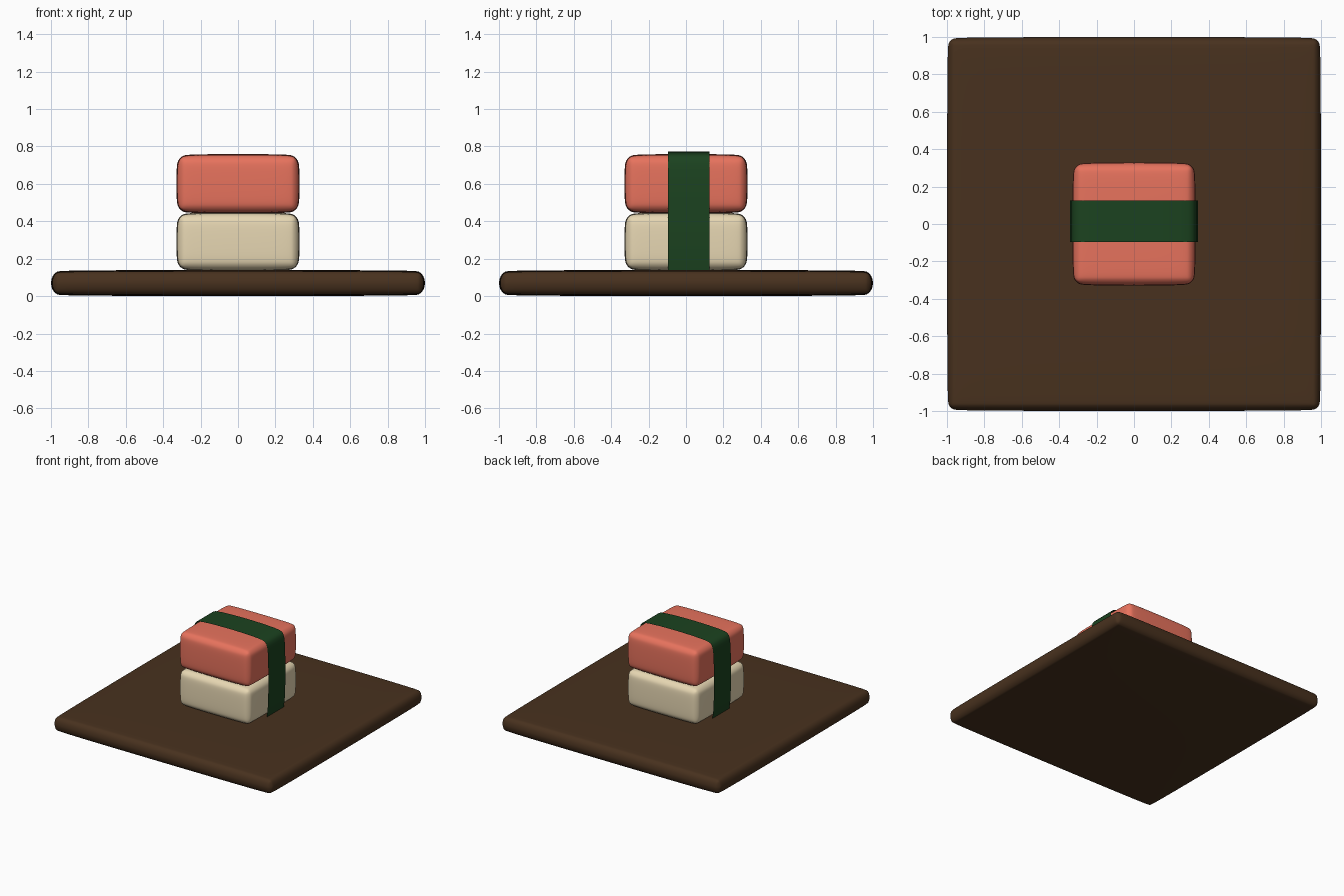
import bpy, bmesh
from mathutils import Matrix

if "Cube" in bpy.data.objects:
    bpy.data.objects.remove(bpy.data.objects["Cube"])


def paint(ob, name, rgb):
    mat = bpy.data.materials.new(name)
    mat.diffuse_color = (*rgb, 1)
    mat.use_nodes = True
    mat.node_tree.nodes["Principled BSDF"].inputs["Base Color"].default_value = mat.diffuse_color
    ob.data.materials.append(mat)


def finish(name, bm, rgb):
    me = bpy.data.meshes.new(name)
    for f in bm.faces:
        f.smooth = True
    bm.to_mesh(me)
    bm.free()
    ob = bpy.data.objects.new(name, me)
    bpy.context.collection.objects.link(ob)
    paint(ob, name + "_colour", rgb)
    return ob


def soft_block(name, size, z0, z1, bevel, rgb):
    """Bevelled box with subdivision, giving softly bowed sides."""
    bm = bmesh.new()
    bmesh.ops.create_cube(bm, size=1)
    bmesh.ops.transform(bm, verts=bm.verts, matrix=Matrix.Translation((0, 0, (z0 + z1) / 2))
                        @ Matrix.Diagonal((size, size, z1 - z0, 1)))
    bmesh.ops.bevel(bm, geom=bm.edges[:], offset=bevel, segments=3, profile=0.5,
                    affect='EDGES', clamp_overlap=True)
    ob = finish(name, bm, rgb)
    sub = ob.modifiers.new("soften", 'SUBSURF')
    sub.levels = sub.render_levels = 3
    return ob


# Serving board
soft_block("serving_board", 2.0, 0.0, 0.14, 0.06, (0.065, 0.031, 0.013))
# Rice base and fish topping
soft_block("rice_block", 0.66, 0.135, 0.447, 0.065, (0.80, 0.68, 0.45))
soft_block("fish_block", 0.66, 0.442, 0.76, 0.065, (0.80, 0.17, 0.11))

# Seaweed strip: thin sheet wrapped over the blocks
half = [(0.328, 0.138), (0.336, 0.20), (0.341, 0.30), (0.343, 0.45), (0.341, 0.58),
        (0.337, 0.67), (0.332, 0.71), (0.325, 0.735), (0.312, 0.751), (0.29, 0.760),
        (0.24, 0.766), (0.14, 0.771)]
profile = half + [(0, 0.773)] + [(-x, z) for x, z in reversed(half)]
bm = bmesh.new()
rows = [[bm.verts.new((x, y, z)) for x, z in profile] for y in (-0.095, 0.126)]
for i in range(len(profile) - 1):
    bm.faces.new((rows[0][i], rows[1][i], rows[1][i + 1], rows[0][i + 1]))
bmesh.ops.recalc_face_normals(bm, faces=bm.faces)
bm.normal_update()
if sum(f.normal.z for f in bm.faces) < 0:
    bmesh.ops.reverse_faces(bm, faces=bm.faces)
finish("seaweed_strip", bm, (0.011, 0.055, 0.014))
